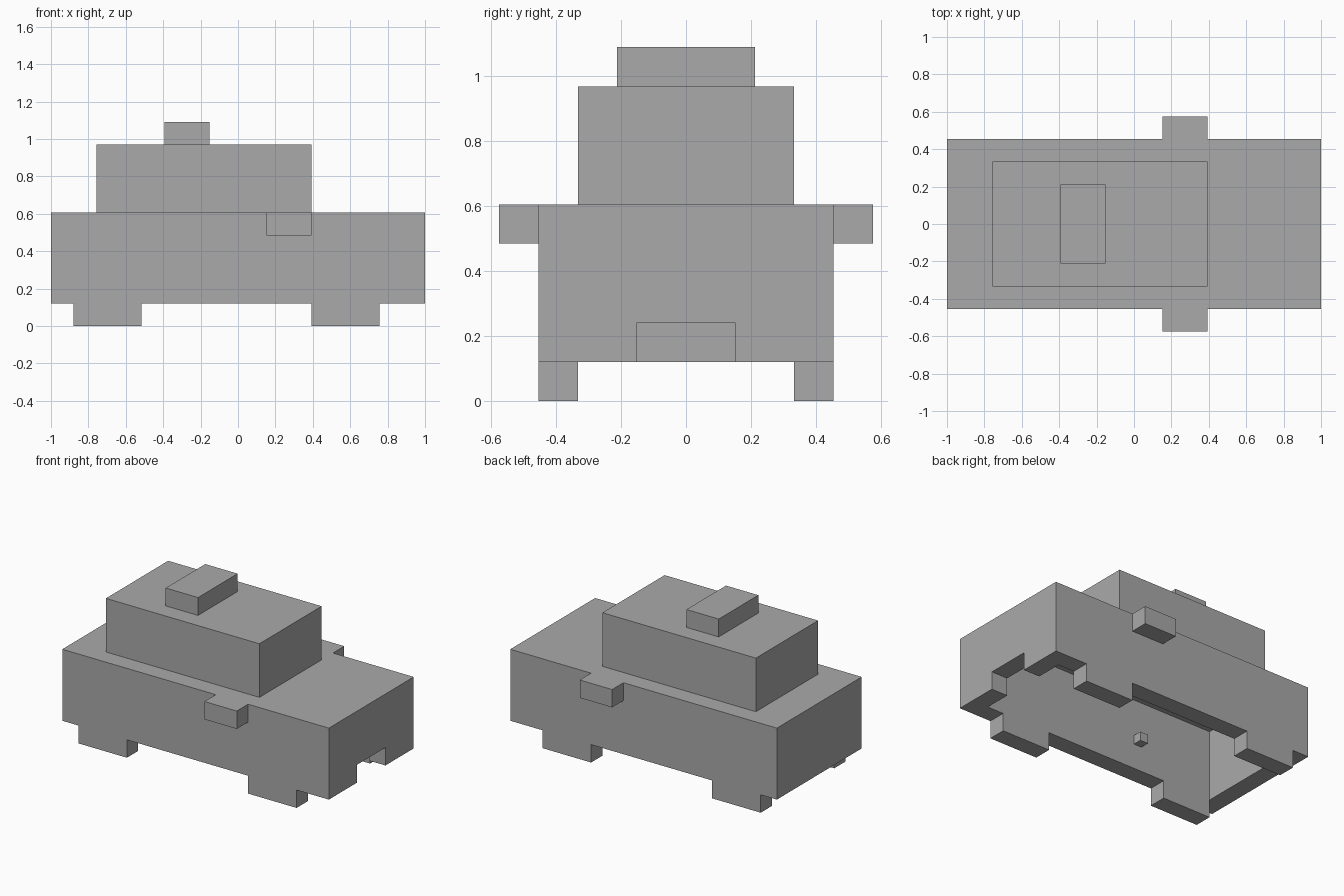
import bpy

cube = bpy.data.objects.get("Cube")
if cube:
    bpy.data.objects.remove(cube, do_unlink=True)

U = 2 / 16.5  # one block of the model's grid

grey = bpy.data.materials.new("plain_grey")
grey.use_nodes = True
grey.diffuse_color = (0.4, 0.4, 0.4, 1)
grey.node_tree.nodes["Principled BSDF"].inputs["Base Color"].default_value = (0.4, 0.4, 0.4, 1)


def box(name, x, y, z):
    """Box from (min, max) ranges given in grid blocks."""
    spans = (x, y, z)
    bpy.ops.mesh.primitive_cube_add(size=1, location=[U * (a + b) / 2 for a, b in spans])
    ob = bpy.context.object
    ob.name = ob.data.name = name
    ob.scale = [U * (b - a) for a, b in spans]
    bpy.ops.object.transform_apply(location=False, rotation=False, scale=True)
    ob.data.materials.append(grey)
    return ob


def cut(target, cutter):
    """Subtract the cutter from the target and delete it."""
    cutter.hide_render = True
    mod = target.modifiers.new("cut", "BOOLEAN")
    mod.operation = "DIFFERENCE"
    mod.solver = "EXACT"
    mod.object = cutter
    bpy.context.view_layer.objects.active = target
    bpy.ops.object.modifier_apply(modifier=mod.name)
    bpy.data.objects.remove(cutter, do_unlink=True)


# Hollow lower body, open below, with a notch in the +x end wall
body = box("body", (-8.25, 8.25), (-3.75, 3.75), (1, 5))
cut(body, box("cavity_cutter", (-7.25, 7.25), (-2.75, 2.75), (0, 4.95)))
cut(body, box("notch_cutter", (7, 9), (-1.25, 1.25), (0, 2)))

# Cabin and roof block
box("cabin", (-6.25, 3.25), (-2.75, 2.75), (5, 8))
box("roof_block", (-3.25, -1.25), (-1.75, 1.75), (8, 9))

# Side mirrors and wheels, repeated on both sides
for side, s in (("right", -1), ("left", 1)):
    box("mirror_" + side, (1.25, 3.25), sorted((s * 3.75, s * 4.75)), (4, 5))
    for end, x in (("rear", -7.25), ("front", 3.25)):
        box(f"wheel_{end}_{side}", (x, x + 3), sorted((s * 2.75, s * 3.75)), (0, 1))

# Small peg on the inner wall of the body
box("inner_peg", (-2.8, -2.3), (-2.75, -2.25), (2.4, 2.9))
